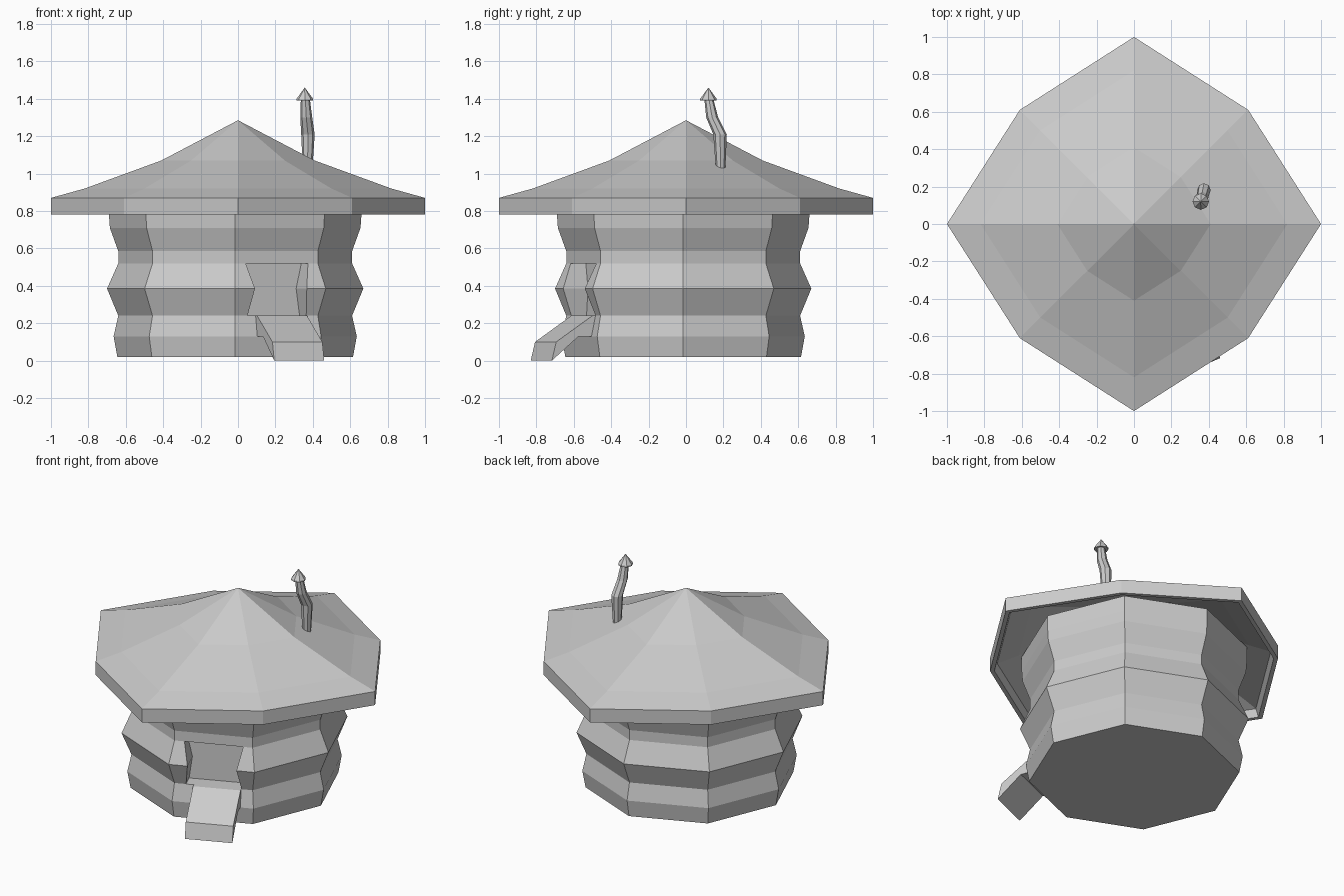
import bpy, bmesh, math
from mathutils import Vector

if "Cube" in bpy.data.objects:
    bpy.data.objects.remove(bpy.data.objects["Cube"])

clay = bpy.data.materials.new("pale_grey")
clay.use_nodes = True
clay.diffuse_color = (0.6, 0.6, 0.6, 1)
clay.node_tree.nodes["Principled BSDF"].inputs["Base Color"].default_value = (0.6, 0.6, 0.6, 1)


def finish(name, bm):
    bmesh.ops.recalc_face_normals(bm, faces=bm.faces)
    mesh = bpy.data.meshes.new(name)
    bm.to_mesh(mesh)
    bm.free()
    mesh.materials.append(clay)
    obj = bpy.data.objects.new(name, mesh)
    bpy.context.collection.objects.link(obj)
    return obj


def ring(centre, radius, sides=8, diagonal=1.0):
    """Polygon points; every other corner is scaled by diagonal."""
    pts = []
    for i in range(sides):
        a = 2 * math.pi * i / sides
        r = radius * (diagonal if i % 2 else 1)
        pts.append(Vector(centre) + Vector((r * math.cos(a), r * math.sin(a), 0)))
    return pts


def loft(name, loops, closed=False):
    """Skin between loops; cap the ends, or join the last loop to the first."""
    bm = bmesh.new()
    rows = [[bm.verts.new(p) for p in loop] for loop in loops]
    pairs = list(zip(rows, rows[1:]))
    if closed:
        pairs.append((rows[-1], rows[0]))
    for low, high in pairs:
        n = len(low)
        for i in range(n):
            j = (i + 1) % n
            bm.faces.new((low[i], low[j], high[j], high[i]))
    if not closed:
        bm.faces.new(rows[0])
        bm.faces.new(rows[-1])
    bmesh.ops.remove_doubles(bm, verts=bm.verts, dist=0.0005)
    return finish(name, bm)


# Doorway frame: outward and sideways directions on the front left wall
out = Vector((0.39, -0.92, 0)).normalized()
side = Vector((-out.y, out.x, 0))
UP = Vector((0, 0, 1))


def at_door(origin, d, s, z):
    return Vector(origin) + out * d + side * s + UP * z


# Bulging octagonal wall
wall_profile = [(0.02, 0.63), (0.13, 0.65), (0.24, 0.625), (0.385, 0.685), (0.52, 0.625),
                (0.585, 0.625), (0.71, 0.67), (0.78, 0.675), (0.88, 0.675)]
wall = loft("wall", [ring((-0.015, -0.015, z), r) for z, r in wall_profile])

# Recessed doorway, cut with a box that narrows at mid height
door_centre = (0.2, -0.53, 0)
cutter = loft("doorway_cutter", [
    [at_door(door_centre, d, s * w, z) for d, s in ((-0.07, -1), (0.3, -1), (0.3, 1), (-0.07, 1))]
    for z, w in ((0.24, 0.17), (0.385, 0.15), (0.52, 0.18))])
cutter.hide_render = True
cut = wall.modifiers.new("doorway", "BOOLEAN")
cut.operation = "DIFFERENCE"
cut.solver = "EXACT"
cut.object = cutter
bpy.context.view_layer.objects.active = wall
bpy.ops.object.modifier_apply(modifier=cut.name)
bpy.data.objects.remove(cutter)

# Entrance ramp
ramp_profile = [(-0.1, 0.24), (0.03, 0.24), (0.24, 0.1), (0.265, 0), (0.11, 0.13), (-0.1, 0.13)]
loft("ramp", [[at_door((0.235, -0.525, 0), d, s - 0.012, z) for d, z in ramp_profile]
              for s in (-0.145, 0.145)])

# Faceted roof, hollow under the eaves
roof_profile = [(1.285, 0.0003), (1.07, 0.41), (0.92, 0.82), (0.87, 1.0), (0.78, 1.0),
                (0.78, 0.97), (0.83, 0.95), (0.88, 0.8), (1.03, 0.4), (1.2, 0.0003)]
loft("roof", [ring((0, 0, z), r, diagonal=0.863) for z, r in roof_profile])

# Crooked chimney pipe and its pointed cap
pipe_path = [(0.372, 0.185, 1.03, 0.026), (0.374, 0.182, 1.21, 0.036),
             (0.365, 0.14, 1.3, 0.032), (0.36, 0.122, 1.4, 0.024)]
loft("chimney_pipe", [ring((x, y, z), r) for x, y, z, r in pipe_path])
cap_profile = [(1.39, 0.044), (1.4, 0.044), (1.46, 0.0003)]
loft("chimney_cap", [ring((0.357, 0.12, z), r) for z, r in cap_profile])
